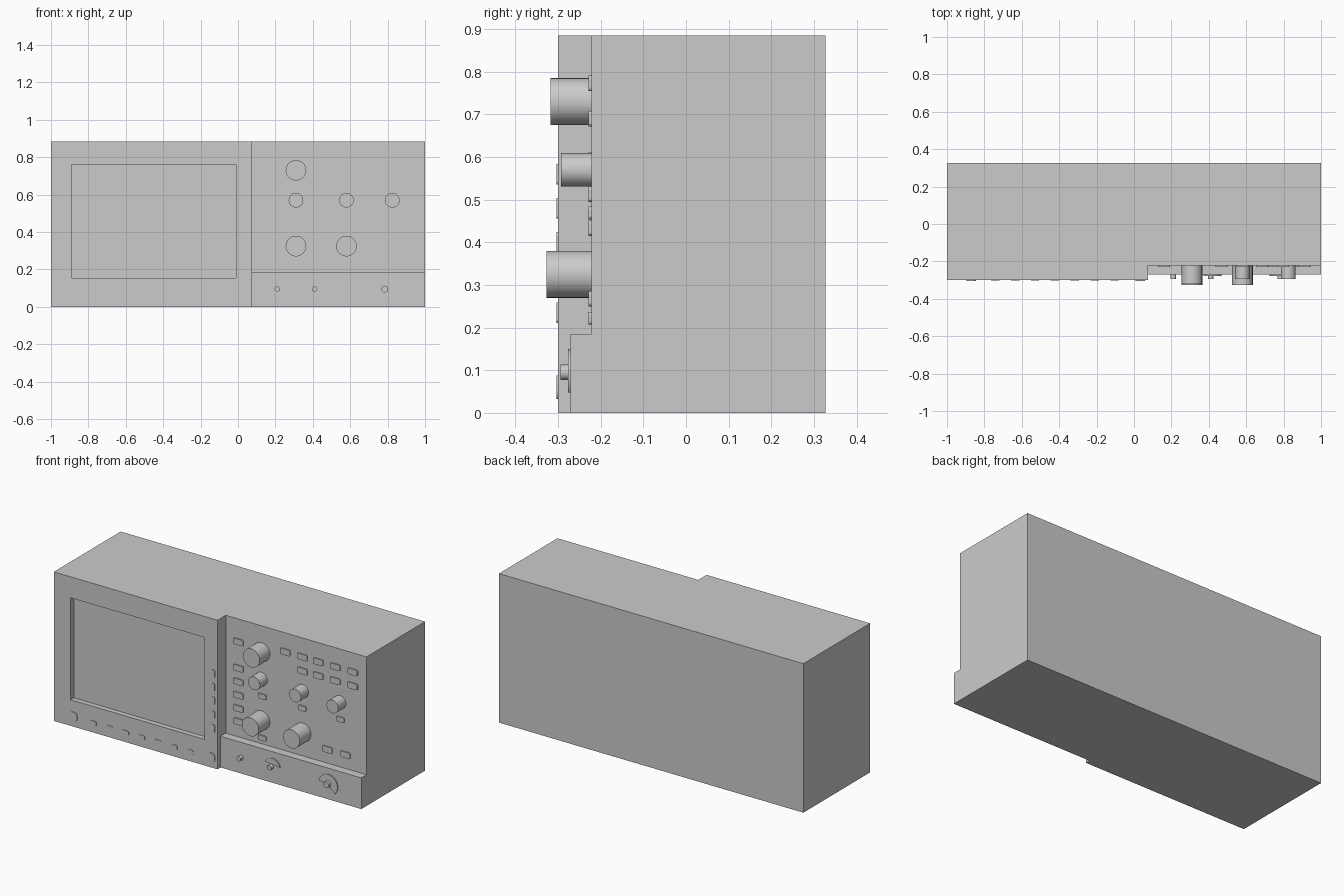
import bpy, bmesh
from math import cos, sin, pi, radians

if "Cube" in bpy.data.objects:
    bpy.data.objects.remove(bpy.data.objects["Cube"])


def prism(name, pts, y0, y1):
    """Extrude an XZ outline from y0 (back) to y1 (front)."""
    bm = bmesh.new()
    rings = [[bm.verts.new((x, y, z)) for x, z in pts] for y in (y0, y1)]
    bm.faces.new(rings[0])
    bm.faces.new(rings[1])
    n = len(pts)
    for i in range(n):
        j = (i + 1) % n
        bm.faces.new((rings[0][i], rings[0][j], rings[1][j], rings[1][i]))
    bmesh.ops.recalc_face_normals(bm, faces=bm.faces)
    me = bpy.data.meshes.new(name)
    bm.to_mesh(me)
    bm.free()
    ob = bpy.data.objects.new(name, me)
    bpy.context.collection.objects.link(ob)
    return ob


def smooth(ob):
    bpy.ops.object.select_all(action='DESELECT')
    ob.select_set(True)
    bpy.context.view_layer.objects.active = ob
    bpy.ops.object.shade_smooth_by_angle(angle=radians(30))


def rect(x0, x1, z0, z1):
    return [(x0, z0), (x1, z0), (x1, z1), (x0, z1)]


def arc(cx, cz, r, a0, a1, n):
    return [(cx + r * cos(radians(a0 + (a1 - a0) * i / n)),
             cz + r * sin(radians(a0 + (a1 - a0) * i / n))) for i in range(n + 1)]


def knob(name, x, z, r, y0, y1, n=40):
    smooth(prism(name, arc(x, z, r, 0, 360, n)[:-1], y0, y1))


def button(name, x, z, w, h, y0, y1, r=0.008):
    pts = []
    for sx, sz, a in ((1, 1, 0), (-1, 1, 90), (-1, -1, 180), (1, -1, 270)):
        pts += arc(x + sx * (w / 2 - r), z + sz * (h / 2 - r), r, a, a + 90, 3)
    prism(name, pts, y0, y1)


H, SPLIT, BACK = 0.885, 0.075, 0.327
PANEL, BEZEL, STEP = -0.222, -0.30, -0.271

# Housing: plan outline extruded upward, with stepped front
bm = bmesh.new()
plan = [(-1, BEZEL), (SPLIT, BEZEL), (SPLIT, PANEL), (1, PANEL), (1, BACK), (-1, BACK)]
face = bm.faces.new([bm.verts.new((x, y, 0)) for x, y in plan])
up = bmesh.ops.extrude_face_region(bm, geom=[face])
bmesh.ops.translate(bm, vec=(0, 0, H), verts=[v for v in up['geom'] if isinstance(v, bmesh.types.BMVert)])
bmesh.ops.recalc_face_normals(bm, faces=bm.faces)
me = bpy.data.meshes.new("housing")
bm.to_mesh(me)
bm.free()
housing = bpy.data.objects.new("housing", me)
bpy.context.collection.objects.link(housing)

# Screen recess
cutter = prism("screen_cutter", rect(-0.89, -0.01, 0.155, 0.76), BEZEL + 0.03, BEZEL - 0.1)
cutter.hide_render = True
mod = housing.modifiers.new("screen_recess", 'BOOLEAN')
mod.operation = 'DIFFERENCE'
mod.solver = 'EXACT'
mod.object = cutter
bpy.context.view_layer.objects.active = housing
bpy.ops.object.modifier_apply(modifier=mod.name)
bpy.data.objects.remove(cutter)

# Connector ledge below the control panel
prism("connector_ledge", rect(SPLIT, 1, 0, 0.185), PANEL, STEP)

# Large and small knobs
knob("large_knob_top", 0.31, 0.73, 0.055, PANEL, -0.318)
for x in (0.31, 0.58):
    knob("large_knob_low", x, 0.325, 0.055, PANEL, -0.327)
for x in (0.31, 0.58, 0.825):
    knob("small_knob", x, 0.57, 0.039, PANEL, -0.293)

# Control panel buttons
keys = [(0.16, z) for z in (0.75, 0.594, 0.513, 0.433, 0.355, 0.277)]
keys += [(x, 0.773) for x in (0.468, 0.58, 0.685, 0.797, 0.91)]
keys += [(x, 0.69) for x in (0.58, 0.685, 0.797, 0.91)]
keys += [(0.745, 0.268), (0.863, 0.268)]
for x, z in keys:
    button("panel_button", x, z, 0.066, 0.036, PANEL, -0.229)
for x, z in ((0.317, 0.469), (0.58, 0.469), (0.83, 0.469), (0.317, 0.222)):
    button("knob_button", x, z, 0.052, 0.03, PANEL, -0.229)

# Soft keys beside and below the screen
for z in (0.56, 0.48, 0.40, 0.317, 0.235):
    button("side_key", 0.047, z, 0.024, 0.048, BEZEL, -0.304)
for i in range(7):
    button("bottom_key", -0.742 + i * 0.1063, 0.056, 0.045, 0.028, BEZEL, -0.303)
for x in (-0.87, 0.034):
    button("corner_key", x, 0.06, 0.05, 0.055, BEZEL, -0.304, 0.02)

# Sockets with partial collars
for x, r in ((0.21, 0.014), (0.41, 0.014), (0.785, 0.018)):
    knob("socket_pin", x, 0.095, r, STEP, -0.294, 24)
prism("small_collar", arc(0.418, 0.095, 0.052, 12, 155, 16) + [(0.40, 0.115)], STEP, -0.277)
prism("large_collar", arc(0.785, 0.088, 0.062, -40, 170, 24)
      + arc(0.785, 0.092, 0.018, 170, -60, 12), STEP, -0.277)
